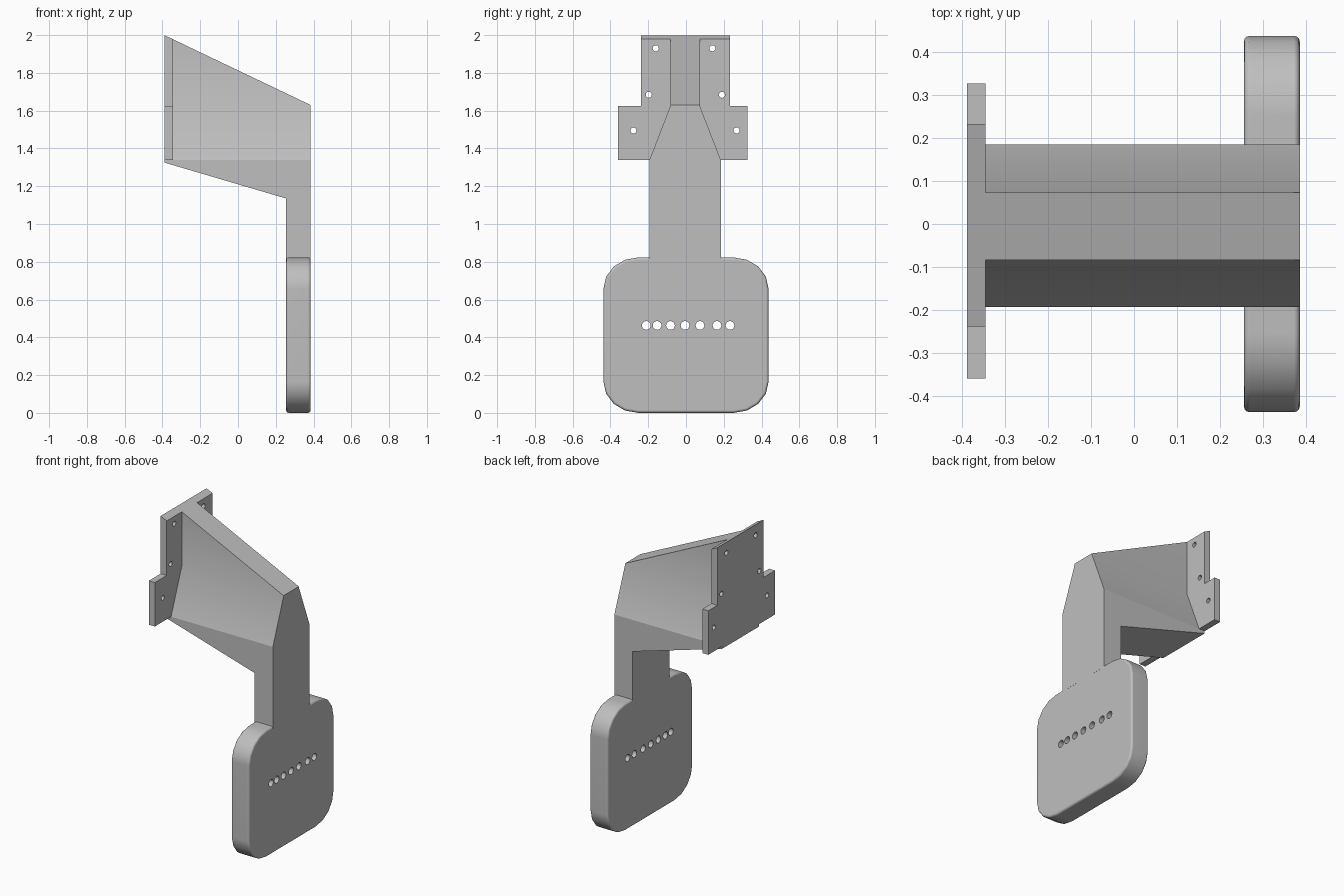
import bpy, bmesh, math

cube = bpy.data.objects.get("Cube")
if cube:
    bpy.data.objects.remove(cube, do_unlink=True)

grey = bpy.data.materials.new("plain grey")
grey.use_nodes = True
colour = (0.52, 0.52, 0.52, 1)
grey.diffuse_color = colour
grey.node_tree.nodes["Principled BSDF"].inputs["Base Color"].default_value = colour


def prism(name, points, axis, low, high, bevel=0):
    """Extrude a (y, z) outline along x, or an (x, z) outline along y."""
    place = (lambda p, d: (d, *p)) if axis == "x" else (lambda p, d: (p[0], d, p[1]))
    bm = bmesh.new()
    ends = [[bm.verts.new(place(p, d)) for p in points] for d in (low, high)]
    caps = [bm.faces.new(ring) for ring in ends]
    n = len(points)
    for i in range(n):
        j = (i + 1) % n
        bm.faces.new((ends[0][i], ends[0][j], ends[1][j], ends[1][i]))
    bmesh.ops.recalc_face_normals(bm, faces=bm.faces)
    if bevel:
        rims = [e for cap in caps for e in cap.edges]
        bmesh.ops.bevel(bm, geom=rims, offset=bevel, segments=3, profile=0.5,
                        affect="EDGES", clamp_overlap=True)
    mesh = bpy.data.meshes.new(name)
    bm.to_mesh(mesh)
    bm.free()
    mesh.materials.append(grey)
    obj = bpy.data.objects.new(name, mesh)
    bpy.context.collection.objects.link(obj)
    return obj


def combine(obj, tool, operation):
    """Apply a boolean and discard the tool."""
    mod = obj.modifiers.new("cut", "BOOLEAN")
    mod.operation, mod.object, mod.solver = operation, tool, "EXACT"
    bpy.context.view_layer.objects.active = obj
    bpy.ops.object.modifier_apply(modifier=mod.name)
    bpy.data.objects.remove(tool, do_unlink=True)


def drill(obj, centres, radius):
    turns = [math.tau * i / 20 for i in range(20)]
    for y, z in centres:
        ring = [(y + radius * math.cos(t), z + radius * math.sin(t)) for t in turns]
        combine(obj, prism("drill", ring, "x", -0.6, 0.6), "DIFFERENCE")


def smooth(obj, degrees):
    bpy.ops.object.select_all(action="DESELECT")
    obj.select_set(True)
    bpy.context.view_layer.objects.active = obj
    bpy.ops.object.shade_smooth_by_angle(angle=math.radians(degrees))


# Sloping side silhouette shared by the bracket arm and the mounting plate
side = [(-0.6, 2.1), (0.6, 1.527), (0.6, 0.81), (0.255, 0.81), (0.255, 1.135), (-0.6, 1.387)]

# Arm with neck: tapered cross-section trimmed to the silhouette
left, right = 0.184, -0.193
section = [(right, 0.5), (left, 0.5), (left, 1.34), (0.073, 1.625),
           (0.073, 2.2), (-0.083, 2.2), (-0.083, 1.625), (right, 1.34)]
arm = prism("bracket_arm", section, "x", -0.345, 0.385)
combine(arm, prism("trim", side, "y", -1, 1), "INTERSECT")
smooth(arm, 30)
# Keep the crease where the taper starts
for edge in arm.data.edges:
    if all(abs(arm.data.vertices[v].co.z - 1.34) < 0.001 for v in edge.vertices):
        edge.use_edge_sharp = True

# Stepped mounting plate, with the foot of the arm carried through it
outline = [(right, 1.2), (left, 1.2), (left, 1.34), (0.326, 1.34), (0.326, 1.625),
           (0.232, 1.625), (0.232, 2.2), (-0.238, 2.2), (-0.238, 1.625),
           (-0.359, 1.625), (-0.359, 1.34), (right, 1.34)]
plate = prism("mounting_plate", outline, "x", -0.388, -0.345)
combine(plate, prism("trim", side, "y", -1, 1), "INTERSECT")
drill(plate, [(-0.16, 1.93), (0.14, 1.93), (-0.197, 1.684), (0.19, 1.684),
              (-0.278, 1.495), (0.268, 1.495)], 0.016)
smooth(plate, 30)

# Rounded pad with softened rims and a row of holes
half_y, half_z, mid_z = 0.437, 0.4115, 0.4115
ry, rz = 0.185, 0.165
rounded = []
for corner, (sy, sz) in enumerate([(1, 1), (-1, 1), (-1, -1), (1, -1)]):
    for i in range(5):
        t = math.pi / 2 * (corner + i / 4)
        rounded.append((sy * (half_y - ry) + ry * math.cos(t),
                        mid_z + sz * (half_z - rz) + rz * math.sin(t)))
pad = prism("rounded_pad", rounded, "x", 0.255, 0.385, bevel=0.014)
drill(pad, [(y, 0.463) for y in (-0.21, -0.153, -0.082, -0.005, 0.074, 0.164, 0.233)], 0.023)
smooth(pad, 35)
pad.modifiers.new("even shading", "WEIGHTED_NORMAL").keep_sharp = True
